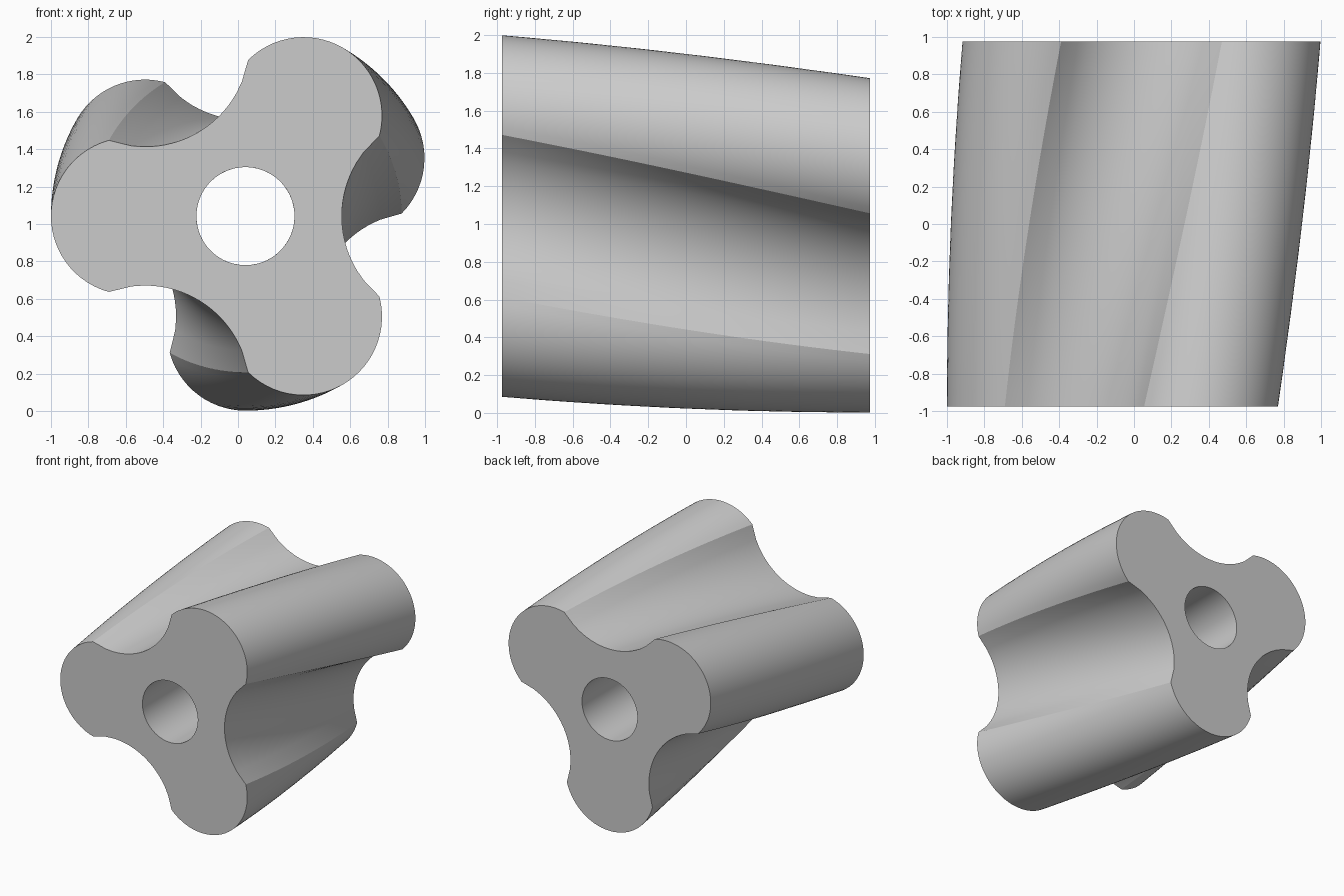
import bpy, bmesh
from math import pi, sin, cos, sqrt, radians, atan2

if "Cube" in bpy.data.objects:
    bpy.data.objects.remove(bpy.data.objects["Cube"])

CX, CZ, HALF = 0.04, 1.042, 0.975      # bore axis and half length
LOBE_D, LOBE_R = 0.62, 0.42            # lobe circles
VALLEY_D, VALLEY_R = 1.075, 0.56       # concave cuts between lobes
HOLE_R, TWIST, LAYERS = 0.262, radians(-30), 24


def lobe(a):
    return LOBE_D * cos(a) + sqrt(LOBE_R**2 - (LOBE_D * sin(a))**2)


def valley(a):
    b = a - pi / 3
    return VALLEY_D * cos(b) - sqrt(VALLEY_R**2 - (VALLEY_D * sin(b))**2)


# Angle of the crease where lobe and valley circles cross
vx, vy = VALLEY_D / 2 - LOBE_D, VALLEY_D * sin(pi / 3)
dist = sqrt(vx * vx + vy * vy)
k = (dist**2 + LOBE_R**2 - VALLEY_R**2) / (2 * dist)
h = sqrt(LOBE_R**2 - k * k)
corner = atan2((k * vy - h * vx) / dist, LOBE_D + (k * vx + h * vy) / dist)

# Three-lobed outline as (angle, radius)
outline = []
for n in range(3):
    base = pi / 3 + n * 2 * pi / 3
    for i in range(28):
        a = -corner + 2 * corner * i / 28
        outline.append((base + a, lobe(a)))
    for i in range(24):
        a = corner + (2 * pi / 3 - 2 * corner) * i / 24
        outline.append((base + a, valley(a)))

# Twisted body: outer and bore rings along y
bm = bmesh.new()
outer, inner = [], []
for j in range(LAYERS + 1):
    t = j / LAYERS
    y = -HALF + 2 * HALF * t

    def point(a, r):
        a += TWIST * t
        return bm.verts.new((CX + r * cos(a), y, CZ + r * sin(a)))
    outer.append([point(a, r) for a, r in outline])
    inner.append([point(a, HOLE_R) for a, r in outline])


def bridge(p, q):
    for i in range(len(p)):
        m = (i + 1) % len(p)
        bm.faces.new((p[i], p[m], q[m], q[i]))


for j in range(LAYERS):
    bridge(outer[j], outer[j + 1])
    bridge(inner[j + 1], inner[j])
# End faces
bridge(inner[0], outer[0])
bridge(outer[-1], inner[-1])
bmesh.ops.recalc_face_normals(bm, faces=bm.faces)

mesh = bpy.data.meshes.new("twisted_rotor")
bm.to_mesh(mesh)
bm.free()
rotor = bpy.data.objects.new("twisted_rotor", mesh)
bpy.context.collection.objects.link(rotor)
bpy.context.view_layer.objects.active = rotor
rotor.select_set(True)
bpy.ops.object.shade_smooth_by_angle(angle=radians(25))
